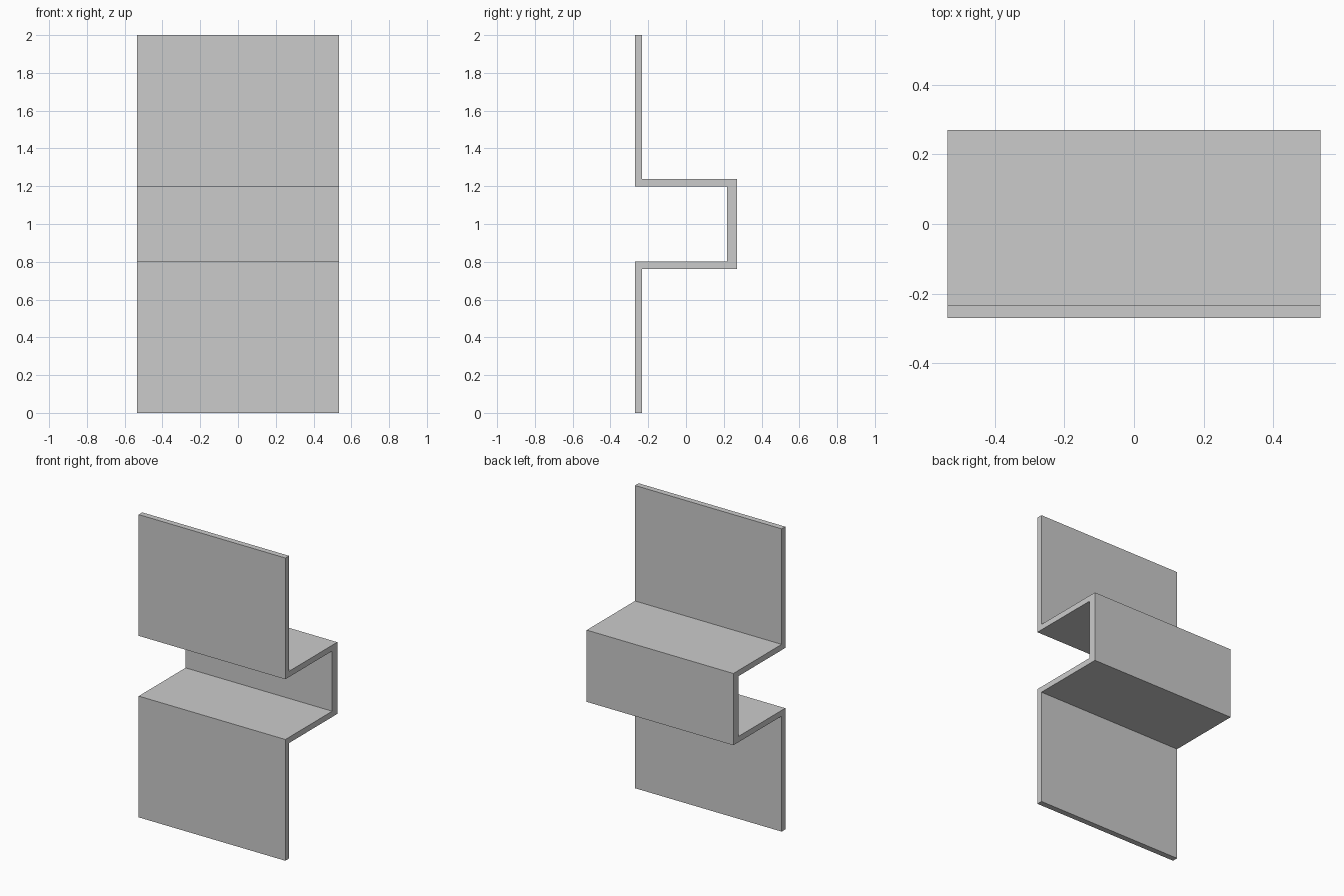
import bpy, bmesh

if "Cube" in bpy.data.objects:
    bpy.data.objects.remove(bpy.data.objects["Cube"])

HALF_W = 0.536          # half width along x
FRONT, BACK = -0.271, 0.271
T = 0.038               # sheet thickness
BACK_T = 0.053          # thicker rear web of the channel
SLOT = 0.199            # half height of the channel opening

# Upper half of the hat section as (y, z offset from mid height), mirrored below
upper = [
    (BACK, SLOT + T), (FRONT + T, SLOT + T), (FRONT + T, 1.0),
    (FRONT, 1.0), (FRONT, SLOT), (BACK - BACK_T, SLOT),
]
profile = upper + [(y, -z) for y, z in reversed(upper)]

# Extrude the section across the width
bm = bmesh.new()
face = bm.faces.new([bm.verts.new((-HALF_W, y, 1.0 + z)) for y, z in profile])
ext = bmesh.ops.extrude_face_region(bm, geom=[face], use_keep_orig=True)
verts = [g for g in ext["geom"] if isinstance(g, bmesh.types.BMVert)]
bmesh.ops.translate(bm, verts=verts, vec=(2 * HALF_W, 0, 0))
bmesh.ops.recalc_face_normals(bm, faces=bm.faces)

mesh = bpy.data.meshes.new("channel_bracket")
bm.to_mesh(mesh)
bm.free()
bracket = bpy.data.objects.new("channel_bracket", mesh)
bpy.context.collection.objects.link(bracket)
